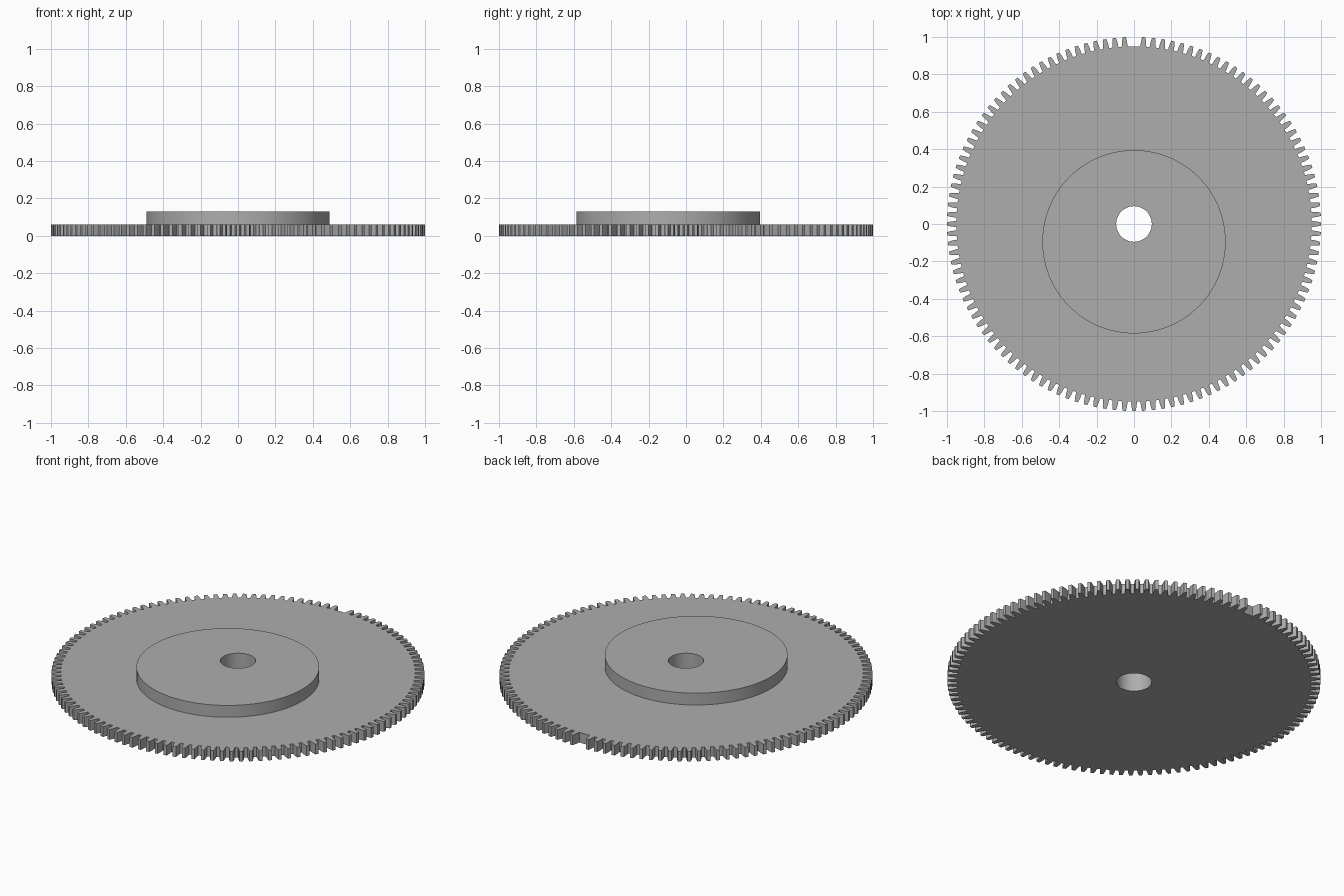
import bpy
import bmesh
from math import sin, cos, pi, radians

cube = bpy.data.objects.get("Cube")
if cube:
    bpy.data.objects.remove(cube)

TEETH = 120
TIP, PITCH, ROOT = 1.0, 0.975, 0.95
PLATE_TOP, HUB_TOP = 0.06, 0.13
BORE, HUB_RADIUS, HUB_OFFSET = 0.095, 0.49, -0.095

steel = bpy.data.materials.new("grey_steel")
steel.use_nodes = True
GREY = (0.42, 0.42, 0.42, 1)
steel.diffuse_color = GREY
steel.node_tree.nodes["Principled BSDF"].inputs["Base Color"].default_value = GREY


def polar(radius, angle):
    return radius * cos(angle), radius * sin(angle)


def circle(radius, y=0.0, sides=128):
    points = [polar(radius, 2 * pi * i / sides) for i in range(sides)]
    return [(px, py + y) for px, py in points]


def gear_outline():
    """Tapered teeth around the rim, with one left out at the back."""
    step = 2 * pi / TEETH
    # half widths of a tooth, as fractions of the tooth spacing
    flank = [(ROOT, -0.32), (PITCH, -0.27), (TIP, -0.17),
             (TIP, 0.17), (PITCH, 0.27), (ROOT, 0.32)]
    outline = []
    for i in range(TEETH):
        centre = pi / 2 + i * step
        for radius, offset in flank:
            outline.append(polar(ROOT if i == 0 else radius, centre + offset * step))
    return outline


def extruded_part(name, loops, bottom, top):
    """Extrude an outline with holes into a closed solid."""
    bm = bmesh.new()
    edges = []
    for loop in loops:
        verts = [bm.verts.new((px, py, bottom)) for px, py in loop]
        edges += [bm.edges.new((a, b)) for a, b in zip(verts, verts[1:] + verts[:1])]
    bmesh.ops.triangle_fill(bm, edges=edges, use_beauty=True)
    result = bmesh.ops.extrude_face_region(bm, geom=bm.faces[:], use_keep_orig=True)
    raised = [v for v in result["geom"] if isinstance(v, bmesh.types.BMVert)]
    bmesh.ops.translate(bm, verts=raised, vec=(0, 0, top - bottom))
    bmesh.ops.recalc_face_normals(bm, faces=bm.faces[:])
    mesh = bpy.data.meshes.new(name)
    bm.to_mesh(mesh)
    bm.free()
    mesh.materials.append(steel)
    part = bpy.data.objects.new(name, mesh)
    bpy.context.collection.objects.link(part)
    bpy.ops.object.select_all(action="DESELECT")
    part.select_set(True)
    bpy.context.view_layer.objects.active = part
    bpy.ops.object.shade_smooth_by_angle(angle=radians(20))
    return part


# Toothed plate and the off-centre round boss, sharing one shaft hole
extruded_part("gear_plate", [gear_outline(), circle(BORE)], 0, PLATE_TOP)
extruded_part("eccentric_hub", [circle(HUB_RADIUS, HUB_OFFSET), circle(BORE)],
              PLATE_TOP, HUB_TOP)
